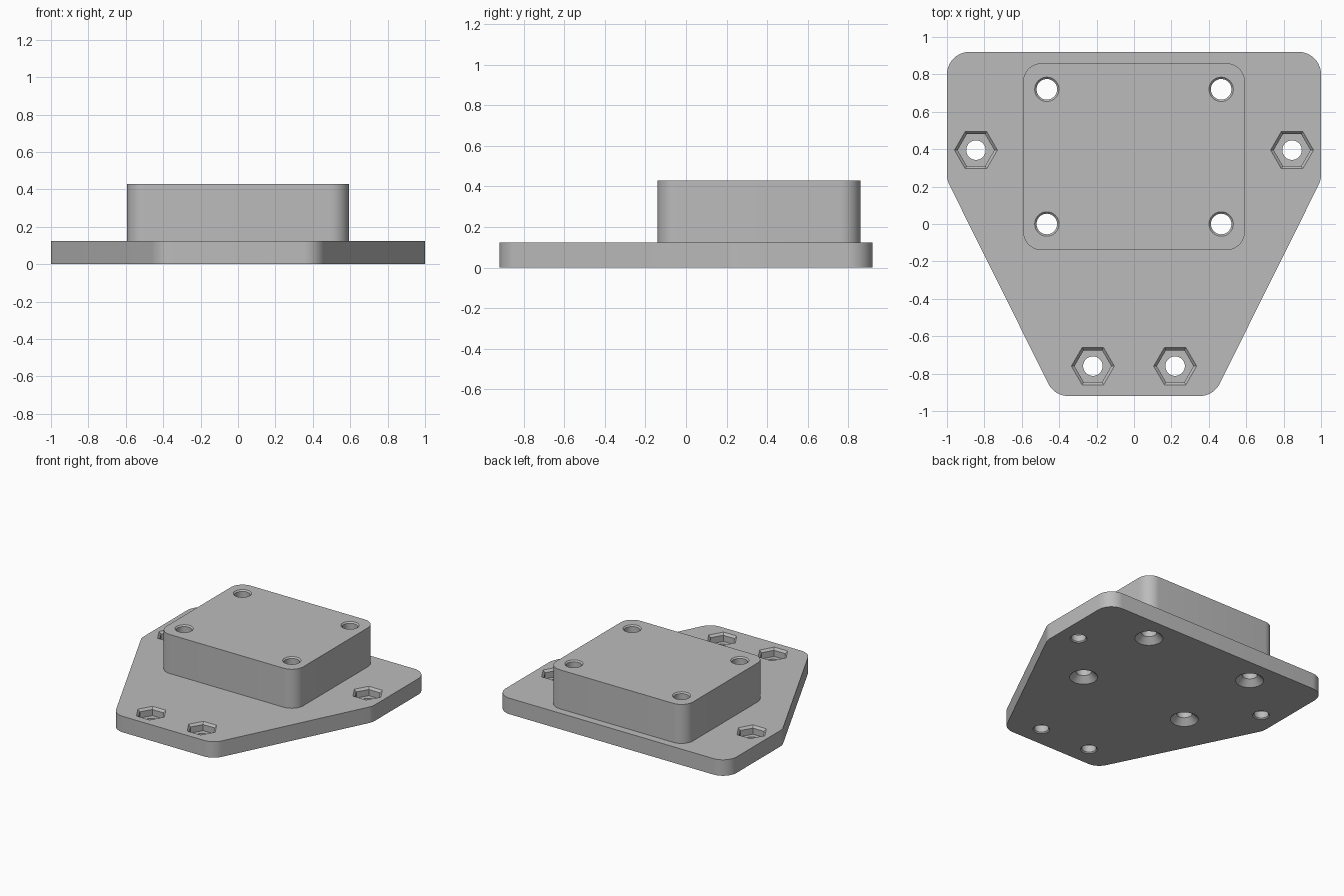
import bpy, bmesh, math
from mathutils import Vector

if "Cube" in bpy.data.objects:
    bpy.data.objects.remove(bpy.data.objects["Cube"])

grey = bpy.data.materials.new("plain grey")
grey.use_nodes = True
GREY = (0.5, 0.5, 0.5, 1)
grey.diffuse_color = GREY
grey.node_tree.nodes["Principled BSDF"].inputs["Base Color"].default_value = GREY


def add_object(name, bm):
    bmesh.ops.recalc_face_normals(bm, faces=bm.faces)
    mesh = bpy.data.meshes.new(name)
    bm.to_mesh(mesh)
    bm.free()
    mesh.materials.append(grey)
    obj = bpy.data.objects.new(name, mesh)
    bpy.context.collection.objects.link(obj)
    return obj


def rounded(corners, radius, steps=10):
    """Outline of a convex polygon with arcs at its corners."""
    outline = []
    for i, corner in enumerate(corners):
        p = Vector(corner)
        a = (Vector(corners[i - 1]) - p).normalized()
        b = (Vector(corners[(i + 1) % len(corners)]) - p).normalized()
        half = a.angle(b) / 2
        centre = p + (a + b).normalized() * radius / math.sin(half)
        start = p + a * radius / math.tan(half) - centre
        end = p + b * radius / math.tan(half) - centre
        sweep = math.pi - 2 * half
        for k in range(steps + 1):
            t = k / steps
            outline.append(centre + (start * math.sin((1 - t) * sweep)
                                     + end * math.sin(t * sweep)) / math.sin(sweep))
    return outline


def slab(name, outline, bottom, top):
    bm = bmesh.new()
    face = bm.faces.new([bm.verts.new((p.x, p.y, bottom)) for p in outline])
    ext = bmesh.ops.extrude_face_region(bm, geom=[face])
    verts = [g for g in ext["geom"] if isinstance(g, bmesh.types.BMVert)]
    bmesh.ops.translate(bm, verts=verts, vec=(0, 0, top - bottom))
    return add_object(name, bm)


def turned(name, profile, sides, x, y):
    """Closed solid from stacked rings of (radius, height)."""
    bm = bmesh.new()
    rings = []
    for r, z in profile:
        angles = [math.tau * k / sides for k in range(sides)]
        rings.append([bm.verts.new((x + r * math.cos(a), y + r * math.sin(a), z))
                      for a in angles])
    for low, high in zip(rings, rings[1:]):
        for k in range(sides):
            n = (k + 1) % sides
            bm.faces.new((low[k], low[n], high[n], high[k]))
    bm.faces.new(rings[0])
    bm.faces.new(rings[-1])
    return add_object(name, bm)


def combine(target, other, operation):
    mod = target.modifiers.new(other.name, "BOOLEAN")
    mod.operation = operation
    mod.solver = "EXACT"
    mod.object = other
    bpy.context.view_layer.objects.active = target
    bpy.ops.object.modifier_apply(modifier=mod.name)
    bpy.data.objects.remove(other)


# Tapered base plate
right_side = [(0.425, -0.92), (1, 0.235), (1, 0.92)]
left_side = [(-x, y) for x, y in reversed(right_side)]
plate = slab("mounting_plate", rounded(right_side + left_side, 0.12), 0, 0.125)

# Raised block
block_corners = [(0.593, -0.14), (0.593, 0.86), (-0.593, 0.86), (-0.593, -0.14)]
combine(plate, slab("raised_block", rounded(block_corners, 0.1), 0.06, 0.43), "UNION")

# Screw holes: countersunk below, chamfered at the top
screw = [(0.11, -0.01), (0.055, 0.045), (0.055, 0.42), (0.075, 0.44)]
# Bolt holes and hexagonal nut pockets
bolt = [(0.07, -0.01), (0.052, 0.008), (0.052, 0.1)]
pocket = [(0.098, 0.06), (0.098, 0.108), (0.132, 0.142)]
for side in (-1, 1):
    for y in (0.0, 0.72):
        combine(plate, turned("screw_hole", screw, 48, side * 0.466, y), "DIFFERENCE")
    for x, y in ((0.845, 0.395), (0.22, -0.76)):
        combine(plate, turned("nut_pocket", pocket, 6, side * x, y), "DIFFERENCE")
        combine(plate, turned("bolt_hole", bolt, 48, side * x, y), "DIFFERENCE")

# Smooth curved walls, sharp edges
bpy.ops.object.select_all(action="DESELECT")
plate.select_set(True)
bpy.context.view_layer.objects.active = plate
bpy.ops.object.shade_smooth_by_angle(angle=math.radians(25))
